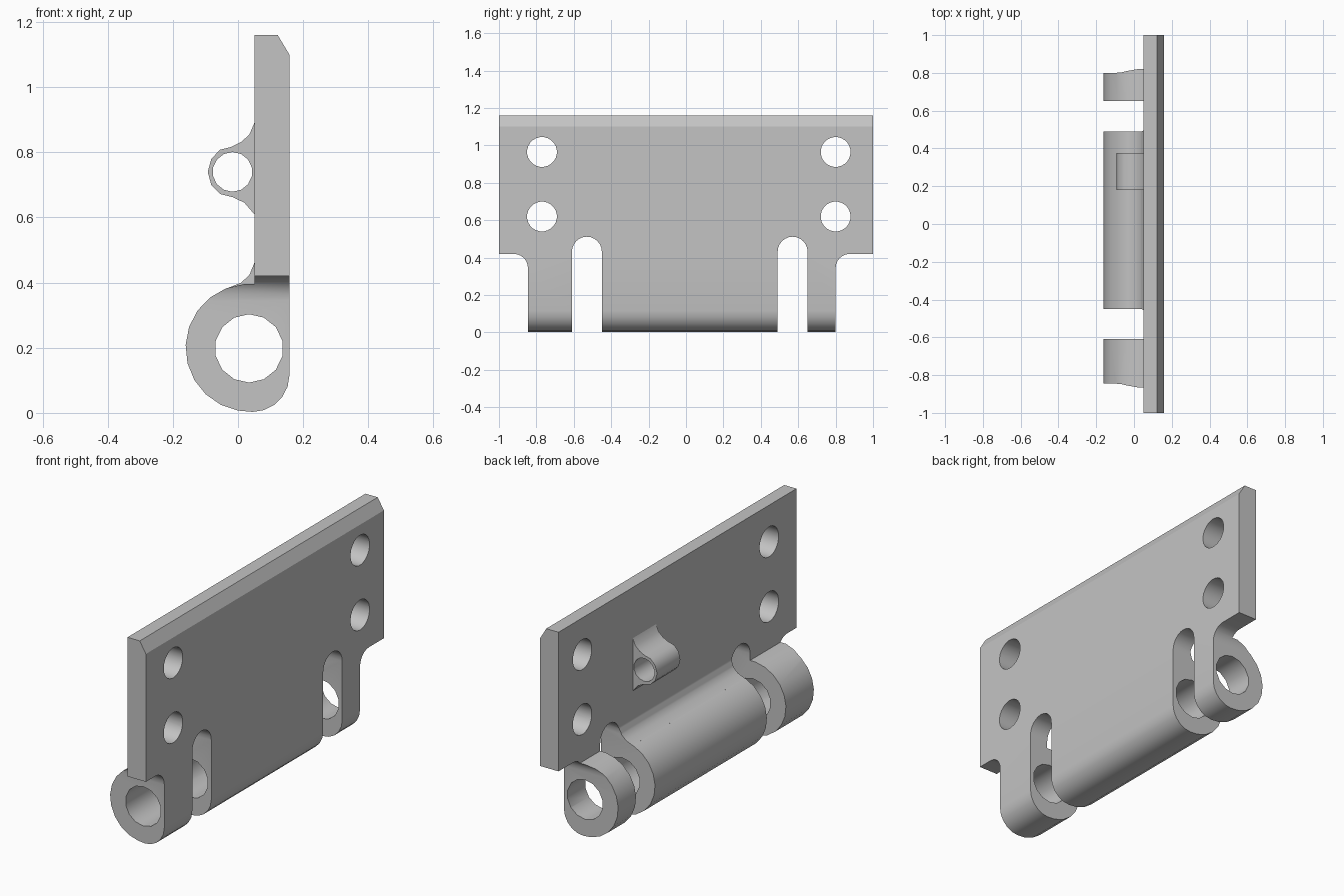
import bpy, bmesh, math

if "Cube" in bpy.data.objects:
    bpy.data.objects.remove(bpy.data.objects["Cube"], do_unlink=True)

grey = bpy.data.materials.new("plain grey")
grey.use_nodes = True
colour = (0.55, 0.55, 0.55, 1)
grey.diffuse_color = colour
grey.node_tree.nodes["Principled BSDF"].inputs["Base Color"].default_value = colour


def prism(name, points, start, end, axis):
    """Extrude a 2D outline: (x, z) along y, or (y, z) along x."""
    def place(p, depth):
        return (p[0], depth, p[1]) if axis == "y" else (depth, p[0], p[1])
    bm = bmesh.new()
    face = bm.faces.new([bm.verts.new(place(p, start)) for p in points])
    moved = bmesh.ops.extrude_face_region(bm, geom=[face])["geom"]
    offset = place((0, 0), end - start)
    bmesh.ops.translate(bm, vec=offset,
                        verts=[v for v in moved if isinstance(v, bmesh.types.BMVert)])
    bmesh.ops.recalc_face_normals(bm, faces=bm.faces)
    mesh = bpy.data.meshes.new(name)
    bm.to_mesh(mesh)
    bm.free()
    mesh.materials.append(grey)
    ob = bpy.data.objects.new(name, mesh)
    bpy.context.collection.objects.link(ob)
    return ob


def arc(cx, cz, r, a0, a1, steps):
    angles = [math.radians(a0 + (a1 - a0) * i / steps) for i in range(steps + 1)]
    return [(cx + r * math.cos(a), cz + r * math.sin(a)) for a in angles]


def circle(cx, cz, r, sides):
    half = 180 / sides
    return arc(cx, cz, r, half, 360 + half, sides)[:-1]


def activate(ob):
    bpy.ops.object.select_all(action="DESELECT")
    ob.select_set(True)
    bpy.context.view_layer.objects.active = ob


def combine(target, tool, operation="DIFFERENCE"):
    activate(target)
    mod = target.modifiers.new("combine", "BOOLEAN")
    mod.operation, mod.solver, mod.object = operation, "EXACT", tool
    bpy.ops.object.modifier_apply(modifier=mod.name)
    bpy.data.objects.remove(tool, do_unlink=True)


def smooth(ob, degrees):
    activate(ob)
    bpy.ops.object.shade_smooth_by_angle(angle=math.radians(degrees))


# Plate and hinge barrel in one section
section = [(0.05, 0.395), (0.05, 1.16), (0.122, 1.16), (0.158, 1.10)]
section += arc(0.045, 0.116, 0.113, 0, -90, 5)
section += arc(0.035, 0.2, 0.196, 260, 95, 10)
hinge = prism("hinge_leaf", section, -1, 1, "y")

# Blend between the middle barrel and the plate
blend = prism("blend", [(-0.03, 0.384), (0.01, 0.4), (0.035, 0.424), (0.05, 0.46),
                        (0.08, 0.46), (0.08, 0.34), (-0.03, 0.34)], -0.53, 0.57, "y")
combine(hinge, blend, "UNION")

# Rounded notches under the outer corners
for side, edge in ((-1, 0.845), (1, 0.80)):
    outline = [(1.2, -0.2), (1.2, 0.42)] + arc(edge + 0.075, 0.345, 0.075, 90, 180, 6)
    outline.append((edge, -0.2))
    combine(hinge, prism("notch", [(side * y, z) for y, z in outline], -0.4, 0.4, "x"))

# Round-topped slots between the knuckles
for y in (-0.53, 0.57):
    outline = arc(y, 0.432, 0.08, 0, 180, 12) + [(y - 0.08, -0.2), (y + 0.08, -0.2)]
    combine(hinge, prism("slot", outline, -0.4, 0.4, "x"))

# Screw holes
for y in (-0.77, 0.80):
    for z in (0.62, 0.965):
        combine(hinge, prism("screw_hole", circle(y, z, 0.08, 24), -0.4, 0.4, "x"))

# Pin bore
combine(hinge, prism("bore", circle(0.034, 0.198, 0.105, 14), -1.2, 1.2, "y"))
smooth(hinge, 30)

# Small flared eyelet on the plate
eyelet = prism("eyelet", [(0.05, 0.89), (0.035, 0.855), (0.01, 0.832), (-0.02, 0.817),
                          (-0.055, 0.808), (-0.082, 0.78), (-0.093, 0.74),
                          (-0.082, 0.70), (-0.055, 0.672), (-0.015, 0.662),
                          (0.02, 0.645), (0.05, 0.61)], 0.18, 0.376, "y")
combine(eyelet, prism("eyelet_hole", circle(-0.017, 0.74, 0.061, 14), 0, 0.6, "y"))
smooth(eyelet, 40)
